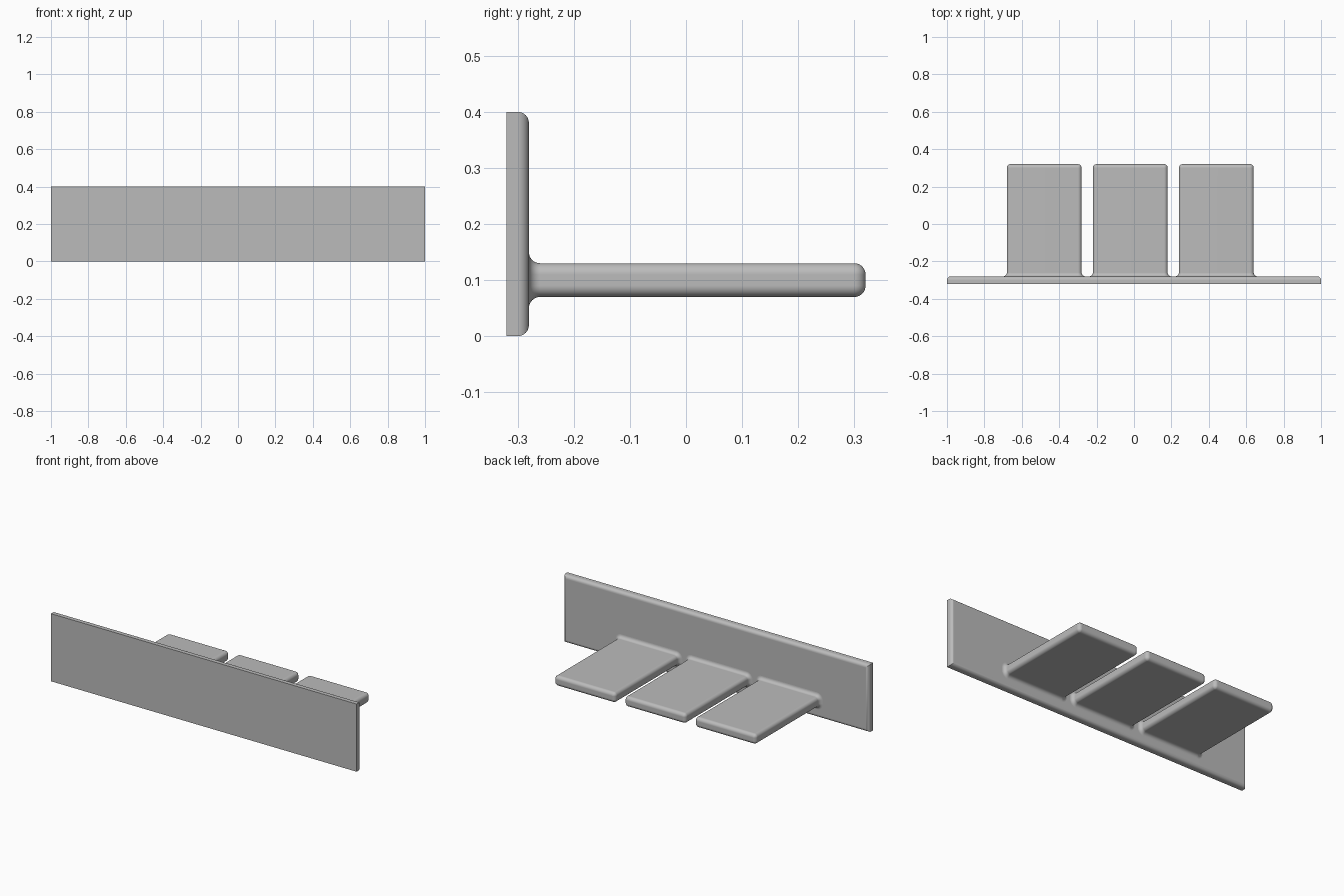
import bpy
import bmesh
from math import sin, cos, pi

cube = bpy.data.objects.get("Cube")
if cube:
    bpy.data.objects.remove(cube, do_unlink=True)

grey = bpy.data.materials.new("plain grey")
grey.use_nodes = True
colour = (0.5, 0.5, 0.5, 1)
grey.diffuse_color = colour
grey.node_tree.nodes["Principled BSDF"].inputs["Base Color"].default_value = colour

R = 0.02      # rounding and fillet radius
STEPS = 8     # segments per quarter turn
BACK = -0.28  # rear face of the panel
QUARTER = [i / STEPS * pi / 2 for i in range(STEPS + 1)]


def section(cx, cz, hw, hh, r):
    """Rounded rectangle in the xz plane."""
    points = []
    for corner, (sx, sz) in enumerate([(1, 1), (-1, 1), (-1, -1), (1, -1)]):
        for a in QUARTER:
            t = a + corner * pi / 2
            points.append((cx + sx * (hw - r) + r * cos(t),
                           cz + sz * (hh - r) + r * sin(t)))
    return points


def loft(name, cx, cz, hw, hh, profile, round_corners, cap_front):
    """Sweep a rectangle along y; profile holds (y, outward offset)."""
    bm = bmesh.new()
    rings = []
    for y, d in profile:
        r = R + d if round_corners else 0
        points = section(cx, cz, hw + d, hh + d, r)
        rings.append([bm.verts.new((x, y, z)) for x, z in points])
    n = len(rings[0])
    for a, b in zip(rings, rings[1:]):
        for i in range(n):
            j = (i + 1) % n
            bm.faces.new((a[i], a[j], b[j], b[i]))
    bm.faces.new(rings[-1])
    if cap_front:
        bm.faces.new(rings[0])
    bmesh.ops.remove_doubles(bm, verts=bm.verts, dist=0.00005)
    bmesh.ops.recalc_face_normals(bm, faces=bm.faces)
    mesh = bpy.data.meshes.new(name)
    bm.to_mesh(mesh)
    bm.free()
    mesh.materials.append(grey)
    obj = bpy.data.objects.new(name, mesh)
    bpy.context.collection.objects.link(obj)
    bpy.ops.object.select_all(action="DESELECT")
    obj.select_set(True)
    bpy.context.view_layer.objects.active = obj
    bpy.ops.object.shade_smooth_by_angle()
    weighted = obj.modifiers.new("flat face normals", "WEIGHTED_NORMAL")
    weighted.keep_sharp = True
    return obj


def rounded_end(y):
    """Quarter-round finish ending at y."""
    return [(y - R + R * sin(a), R * cos(a) - R) for a in QUARTER]


# Upright panel with a flat front and rounded rear edges
loft("front_panel", 0, 0.2, 1, 0.2, [(-0.32, 0)] + rounded_end(BACK), False, True)

# Three shelves, filleted into the panel and rounded at the free end
fillet = [(BACK + R - R * cos(a), R - R * sin(a)) for a in QUARTER]
for name, x in (("right_shelf", -0.48), ("middle_shelf", -0.02), ("left_shelf", 0.44)):
    loft(name, x, 0.1, 0.2, 0.03, fillet + rounded_end(0.32), True, False)
